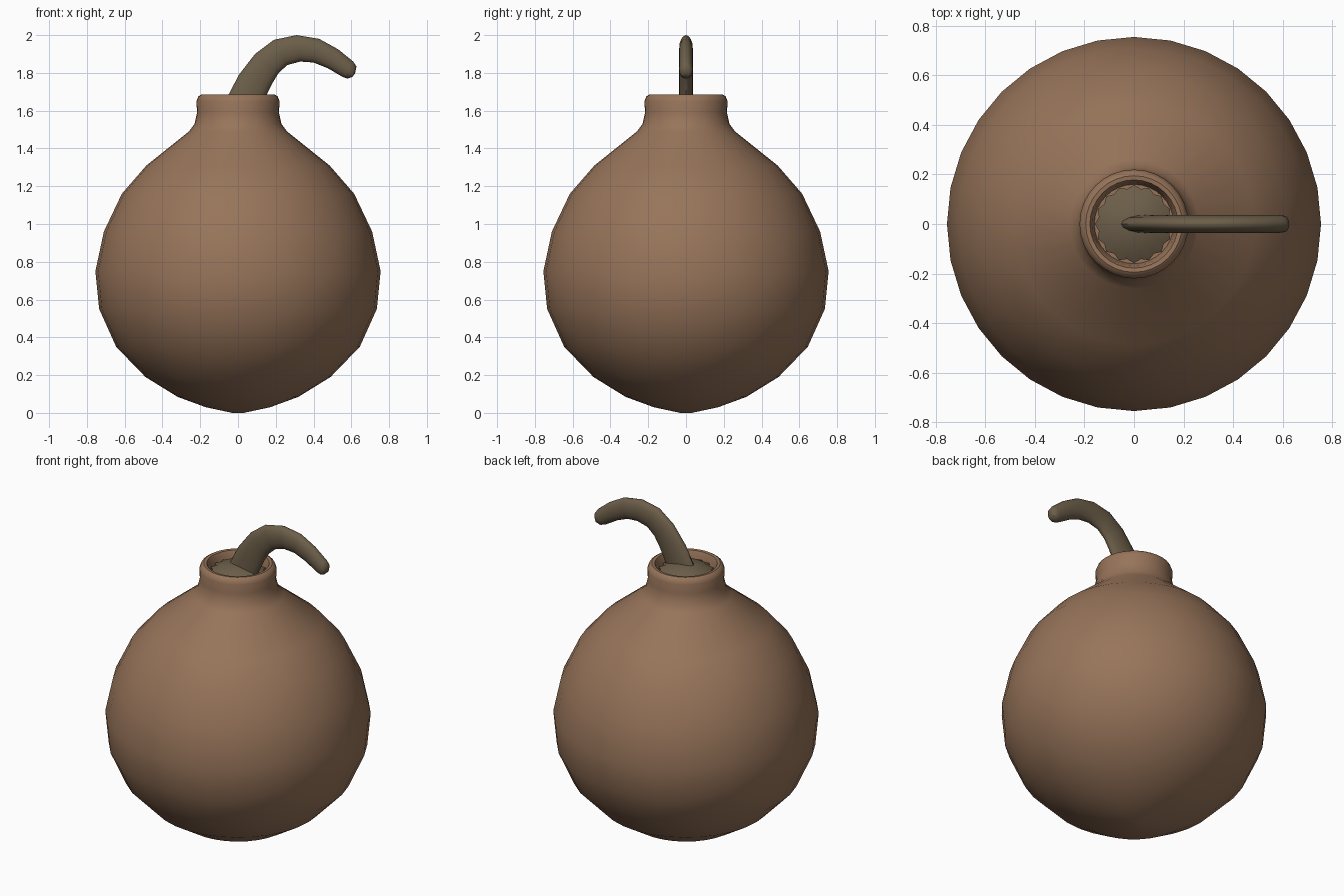
import bpy, bmesh, math

cube = bpy.data.objects.get("Cube")
if cube:
    bpy.data.objects.remove(cube, do_unlink=True)


def material(name, rgb):
    mat = bpy.data.materials.new(name)
    mat.use_nodes = True
    mat.diffuse_color = (*rgb, 1)
    mat.node_tree.nodes["Principled BSDF"].inputs["Base Color"].default_value = (*rgb, 1)
    return mat


brown = material("warm brown", (0.31, 0.175, 0.102))
olive = material("dull olive brown", (0.15, 0.112, 0.067))


def loft(name, rings, mat, angle=40):
    """Join equal-sized rings of points into a closed, smooth shaded skin."""
    bm = bmesh.new()
    loops = [[bm.verts.new(p) for p in ring] for ring in rings]
    n = len(loops[0])
    for a, b in zip(loops, loops[1:]):
        for i in range(n):
            j = (i + 1) % n
            bm.faces.new((a[i], a[j], b[j], b[i]))
    # Close each end with a fan around its middle
    for loop in (loops[0], loops[-1]):
        cap = bm.faces.new(loop)
        bmesh.ops.poke(bm, faces=[cap])
    bmesh.ops.recalc_face_normals(bm, faces=bm.faces[:])
    mesh = bpy.data.meshes.new(name)
    bm.to_mesh(mesh)
    bm.free()
    mesh.materials.append(mat)
    obj = bpy.data.objects.new(name, mesh)
    bpy.context.collection.objects.link(obj)
    bpy.ops.object.select_all(action="DESELECT")
    obj.select_set(True)
    bpy.context.view_layer.objects.active = obj
    bpy.ops.object.shade_smooth_by_angle(angle=math.radians(angle))
    return obj


def circle(r, z, n, wave=0):
    """Level ring; wave pulls every second point inwards."""
    ring = []
    for i in range(n):
        a = 2 * math.pi * i / n
        s = r - wave * (i % 2)
        ring.append((s * math.cos(a), s * math.sin(a), z))
    return ring


# Round body with neck, rim and hollow mouth
profile = [(0.03, 0.0), (0.17, 0.03), (0.32, 0.085), (0.49, 0.19), (0.645, 0.35),
           (0.735, 0.55), (0.755, 0.75), (0.71, 0.96), (0.615, 1.16), (0.485, 1.31),
           (0.26, 1.49), (0.23, 1.53), (0.217, 1.59), (0.22, 1.65), (0.21, 1.675),
           (0.195, 1.685), (0.178, 1.683), (0.168, 1.66), (0.16, 1.61)]
loft("body", [circle(r, z, 32) for r, z in profile], brown)

# Scalloped mound of powder filling the mouth
mound = [(0.158, 1.61, 0.014), (0.158, 1.642, 0.014), (0.11, 1.665, 0), (0.05, 1.682, 0),
         (0.01, 1.686, 0)]
loft("powder", [circle(r, z, 32, w) for r, z, w in mound], olive)

# Curved flattened fuse: outer x, z and inner x, z along its length
edges = [(-0.075, 1.62, 0.125, 1.62), (-0.05, 1.685, 0.15, 1.68), (0.005, 1.79, 0.182, 1.745),
         (0.09, 1.90, 0.215, 1.80), (0.19, 1.975, 0.262, 1.842), (0.31, 2.0, 0.33, 1.86),
         (0.43, 1.98, 0.40, 1.855), (0.53, 1.925, 0.475, 1.825), (0.61, 1.86, 0.555, 1.778),
         (0.627, 1.835, 0.58, 1.77), (0.62, 1.797, 0.605, 1.778)]


def fuse_ring(edge, half_width, n=16):
    ax, az, bx, bz = edge
    ring = []
    for i in range(n):
        a = 2 * math.pi * i / n
        t = 0.5 - 0.5 * math.cos(a)
        ring.append((ax + (bx - ax) * t, half_width * math.sin(a), az + (bz - az) * t))
    return ring


widths = [0.036] * (len(edges) - 2) + [0.034, 0.022]
loft("fuse", [fuse_ring(e, w) for e, w in zip(edges, widths)], olive, 50)
